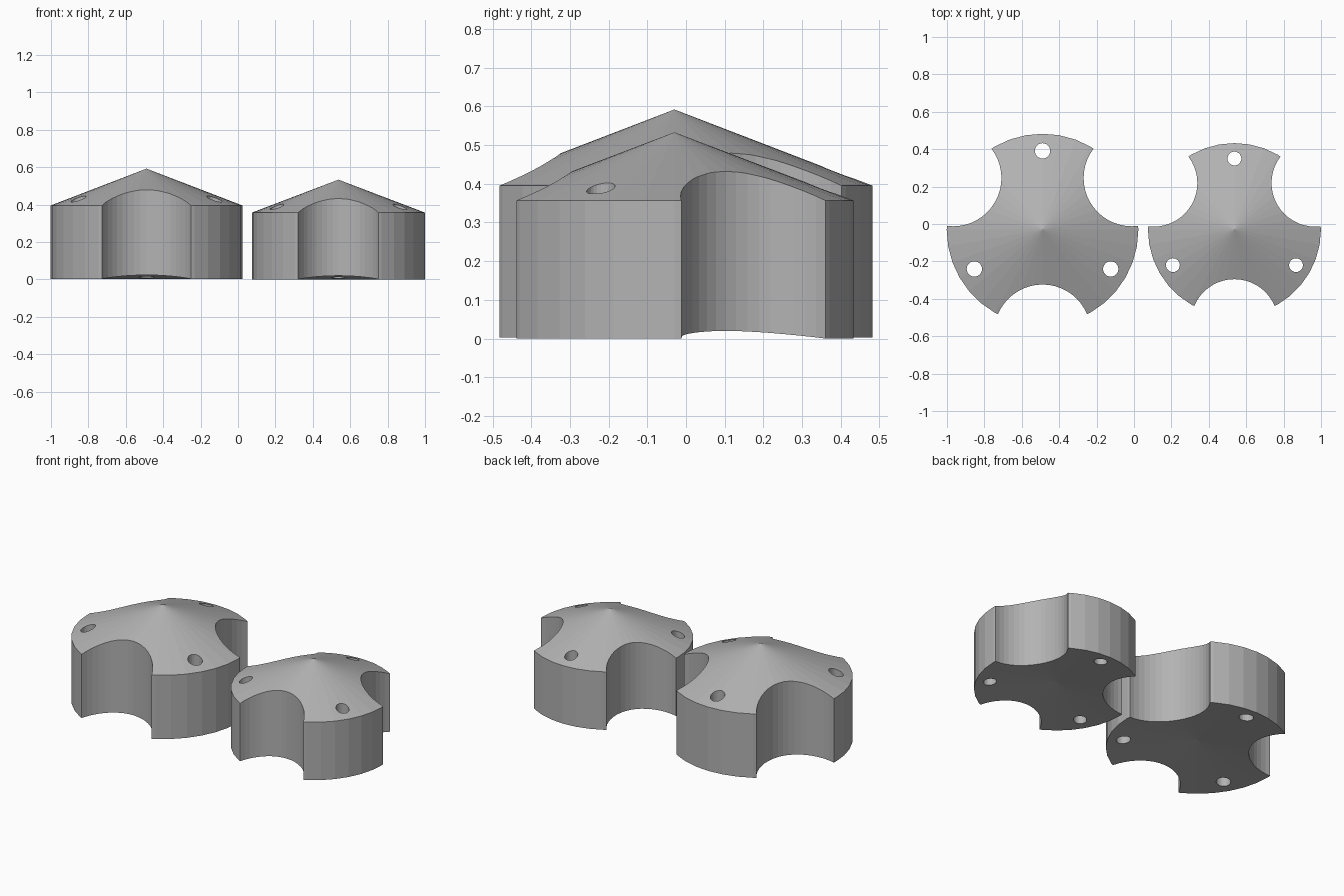
import bpy
import bmesh
from math import sin, cos, pi, radians
from mathutils import Matrix

cube = bpy.data.objects.get("Cube")
if cube:
    bpy.data.objects.remove(cube, do_unlink=True)

grey = bpy.data.materials.new("plain grey")
grey.use_nodes = True
COLOUR = (0.45, 0.45, 0.45, 1.0)
grey.diffuse_color = COLOUR
grey.node_tree.nodes["Principled BSDF"].inputs["Base Color"].default_value = COLOUR


def make_object(name, bm, location):
    bmesh.ops.recalc_face_normals(bm, faces=bm.faces)
    mesh = bpy.data.meshes.new(name)
    bm.to_mesh(mesh)
    bm.free()
    mesh.materials.append(grey)
    obj = bpy.data.objects.new(name, mesh)
    obj.location = location
    bpy.context.collection.objects.link(obj)
    return obj


def cone_capped_drum(name, location, radius, rim_low, rim_high, dip, peak, sides=36):
    """Drum with a conical roof and a shallow conical hollow underneath."""
    bm = bmesh.new()
    angles = [2 * pi * i / sides for i in range(sides)]
    low, high = [[bm.verts.new((radius * cos(a), radius * sin(a), z)) for a in angles]
                 for z in (rim_low, rim_high)]
    bottom = bm.verts.new((0, 0, dip))
    top = bm.verts.new((0, 0, peak))
    for i in range(sides):
        j = (i + 1) % sides
        bm.faces.new((low[i], low[j], high[j], high[i]))
        bm.faces.new((high[i], high[j], top))
        bm.faces.new((low[j], low[i], bottom))
    return make_object(name, bm, location)


def radial_cutters(name, location, scale):
    """Three scallops between the lobes and a screw hole in each lobe."""
    bm = bmesh.new()
    for start, distance, radius, sides in ((30, 0.498, 0.233, 48), (90, 0.38, 0.037, 24)):
        for k in range(3):
            a = radians(start + 120 * k)
            spot = Matrix.Translation((scale * distance * cos(a), scale * distance * sin(a), 0.3))
            bmesh.ops.create_cone(bm, cap_ends=True, segments=sides, radius1=radius * scale,
                                  radius2=radius * scale, depth=2, matrix=spot)
    cutter = make_object(name, bm, location)
    cutter.hide_render = True
    return cutter


def lobed_cap(name, location, scale, *shape):
    body = cone_capped_drum(name, location, 0.4625 * scale, *shape)
    cutter = radial_cutters(name + "_cutter", location, scale)
    cut = body.modifiers.new("scallops and holes", "BOOLEAN")
    cut.operation = "DIFFERENCE"
    cut.solver = "EXACT"
    cut.object = cutter
    bpy.context.view_layer.objects.active = body
    bpy.ops.object.modifier_apply(modifier=cut.name)
    bpy.data.objects.remove(cutter, do_unlink=True)


# Large and small caps side by side
lobed_cap("large_lobed_cap", (-0.489, -0.03, 0), 1.108, 0.002, 0.395, 0.052, 0.592)
lobed_cap("small_lobed_cap", (0.537, -0.03, 0), 1.0, 0.0, 0.357, 0.046, 0.533)
